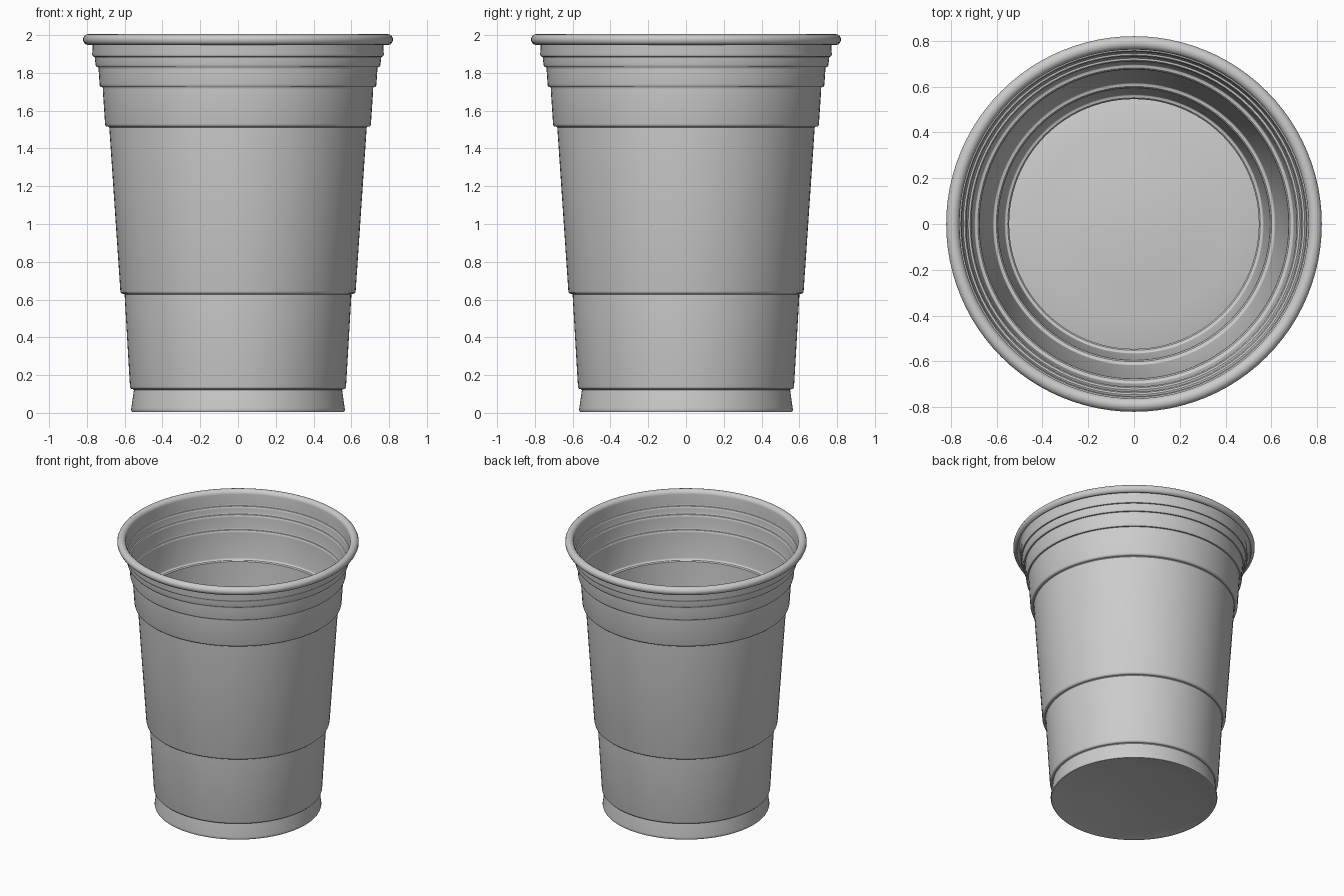
import bpy, bmesh, math

if "Cube" in bpy.data.objects:
    bpy.data.objects.remove(bpy.data.objects["Cube"])

SEGMENTS = 96

# wall bands from bottom to top: (z low, radius low, z high, radius high)
bands = [
    (0.125, 0.572, 0.630, 0.600),
    (0.630, 0.623, 1.515, 0.681),
    (1.515, 0.704, 1.725, 0.716),
    (1.725, 0.733, 1.830, 0.738),
    (1.830, 0.754, 1.885, 0.758),
]

# floor with raised centre, then flared foot
profile = [(0.0, 0.037), (0.26, 0.037), (0.41, 0.008), (0.545, 0.008),
           (0.555, 0.004), (0.562, 0.006), (0.566, 0.014),
           (0.565, 0.025), (0.552, 0.115)]


def step(r_in, r_out, z):
    """Rounded ledge from the narrower band below to the wider band above."""
    w = r_out - r_in
    profile.extend([(r_in, z - 0.004), (r_in + 0.15 * w, z),
                    (r_in + 0.65 * w, z + 0.001),
                    (r_in + 0.9 * w, z + 0.006), (r_out, z + 0.015)])


previous = 0.551
for z0, r0, z1, r1 in bands:
    step(previous, r0, z0)
    profile.append((r1, z1 - 0.012))
    previous = r1
step(previous, 0.772, 1.885)

# rolled lip
for i in range(12):
    a = math.radians(180 - i * 24)
    profile.append((0.791 + 0.0235 * math.cos(a), 1.9765 + 0.0235 * math.sin(a)))

# lathe the profile
bm = bmesh.new()
verts = [bm.verts.new((r, 0, z)) for r, z in profile]
edges = [bm.edges.new(pair) for pair in zip(verts, verts[1:])]
bmesh.ops.spin(bm, geom=verts + edges, cent=(0, 0, 0), axis=(0, 0, 1),
               angle=math.tau, steps=SEGMENTS, use_duplicate=False)
bmesh.ops.remove_doubles(bm, verts=bm.verts, dist=0.0001)
bmesh.ops.recalc_face_normals(bm, faces=bm.faces)
# make the floor face downward so the wall thickness grows inward
bm.faces.ensure_lookup_table()
lowest = min(bm.faces, key=lambda f: f.calc_center_median().to_2d().length)
if lowest.normal.z > 0:
    bmesh.ops.reverse_faces(bm, faces=bm.faces)

mesh = bpy.data.meshes.new("cup")
bm.to_mesh(mesh)
bm.free()
cup = bpy.data.objects.new("cup", mesh)
bpy.context.collection.objects.link(cup)

# thin plastic wall
shell = cup.modifiers.new("wall", 'SOLIDIFY')
shell.thickness = 0.006
shell.offset = -1

bpy.context.view_layer.objects.active = cup
cup.select_set(True)
bpy.ops.object.shade_smooth_by_angle(angle=math.radians(40))
